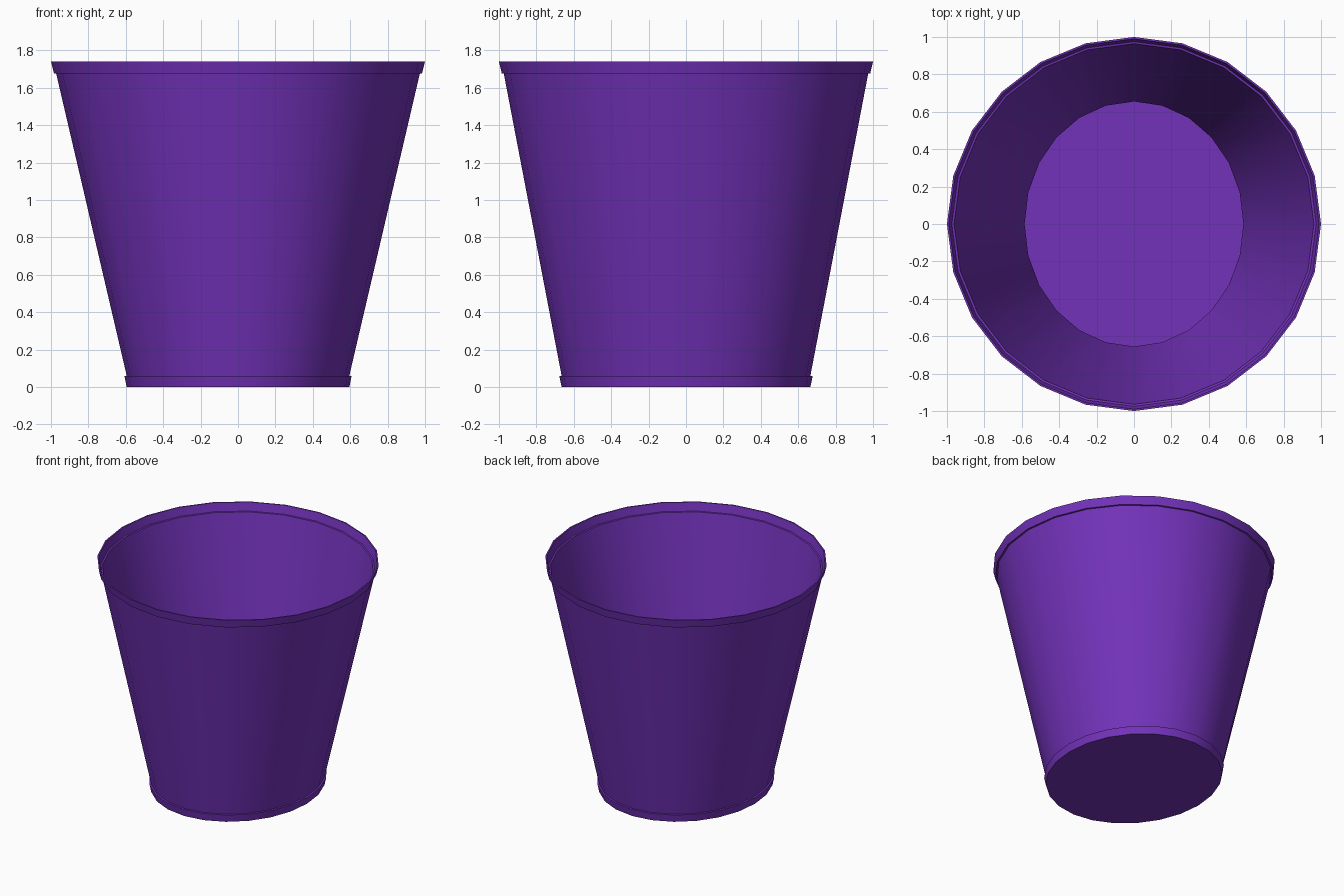
import bpy, bmesh, math

if "Cube" in bpy.data.objects:
    bpy.data.objects.remove(bpy.data.objects["Cube"])

SIDES = 24
T = 0.01  # wall thickness

# outer profile (x radius, y radius, z): base band, tapered wall, rim band
outer = [(0.595, 0.665, 0.0), (0.607, 0.677, 0.058), (0.595, 0.665, 0.06),
         (0.972, 0.974, 1.675), (0.984, 0.985, 1.677), (1.0, 1.0, 1.74)]
# inner profile follows the outer one, from the rim down to the floor
inner = [(rx - T, ry - T, z) for rx, ry, z in reversed(outer[1:])]
inner.append((outer[0][0] - T + 0.002, outer[0][1] - T + 0.002, T))

bm = bmesh.new()


def ring(rx, ry, z):
    return [bm.verts.new((rx * math.cos(2 * math.pi * i / SIDES),
                          ry * math.sin(2 * math.pi * i / SIDES), z))
            for i in range(SIDES)]


# loft the rings, then close the underside and the floor
rings = [ring(*p) for p in outer + inner]
for a, b in zip(rings, rings[1:]):
    for i in range(SIDES):
        j = (i + 1) % SIDES
        bm.faces.new((a[i], a[j], b[j], b[i]))
bm.faces.new(rings[0][::-1])
bm.faces.new(rings[-1])
bmesh.ops.recalc_face_normals(bm, faces=bm.faces)

mesh = bpy.data.meshes.new("bin")
bm.to_mesh(mesh)
bm.free()
bin_obj = bpy.data.objects.new("waste_bin", mesh)
bpy.context.collection.objects.link(bin_obj)

# purple plastic
mat = bpy.data.materials.new("purple_plastic")
mat.diffuse_color = (0.17, 0.032, 0.49, 1)
mat.use_nodes = True
mat.node_tree.nodes["Principled BSDF"].inputs["Base Color"].default_value = mat.diffuse_color
mesh.materials.append(mat)

bpy.context.view_layer.objects.active = bin_obj
bin_obj.select_set(True)
bpy.ops.object.shade_smooth_by_angle(angle=math.radians(30))
